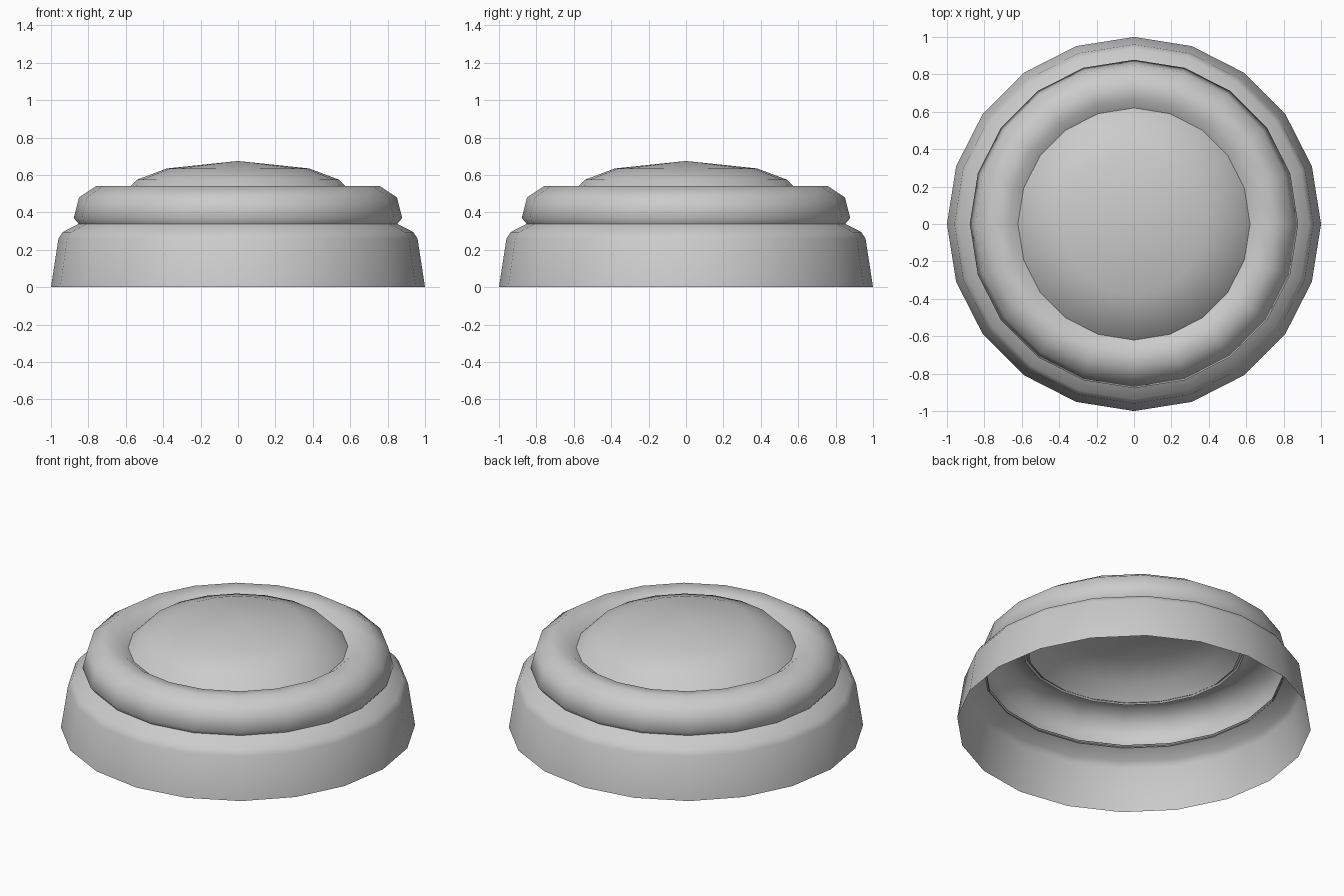
import bpy, bmesh, math

if "Cube" in bpy.data.objects:
    bpy.data.objects.remove(bpy.data.objects["Cube"])

SIDES = 20


def lathe(name, profile):
    """Revolve an open (radius, z) profile; radius 0 becomes a pole."""
    bm = bmesh.new()
    rings = []
    for r, z in profile:
        if r == 0:
            rings.append([bm.verts.new((0, 0, z))] * SIDES)
        else:
            rings.append([bm.verts.new((r * math.cos(a), r * math.sin(a), z))
                          for a in (2 * math.pi * i / SIDES for i in range(SIDES))])
    for lo, hi in zip(rings, rings[1:]):
        for i in range(SIDES):
            j = (i + 1) % SIDES
            quad = list(dict.fromkeys((lo[i], lo[j], hi[j], hi[i])))
            bm.faces.new(quad).smooth = True
    mesh = bpy.data.meshes.new(name)
    bm.to_mesh(mesh)
    bm.free()
    obj = bpy.data.objects.new(name, mesh)
    bpy.context.collection.objects.link(obj)
    return obj


# Outer skirt, open underneath
lathe("base_skirt", [(1, 0), (0.96, 0.26), (0.937, 0.295), (0.84, 0.345)])

# Rounded collar that rolls inward to the dome
lathe("rounded_collar", [(0.84, 0.325), (0.878, 0.37), (0.85, 0.48),
                         (0.76, 0.54), (0.67, 0.53), (0.60, 0.48)])

# Shallow dome cap
lathe("dome_cap", [(0.63, 0.485), (0.54, 0.575), (0.38, 0.635), (0, 0.675)])
